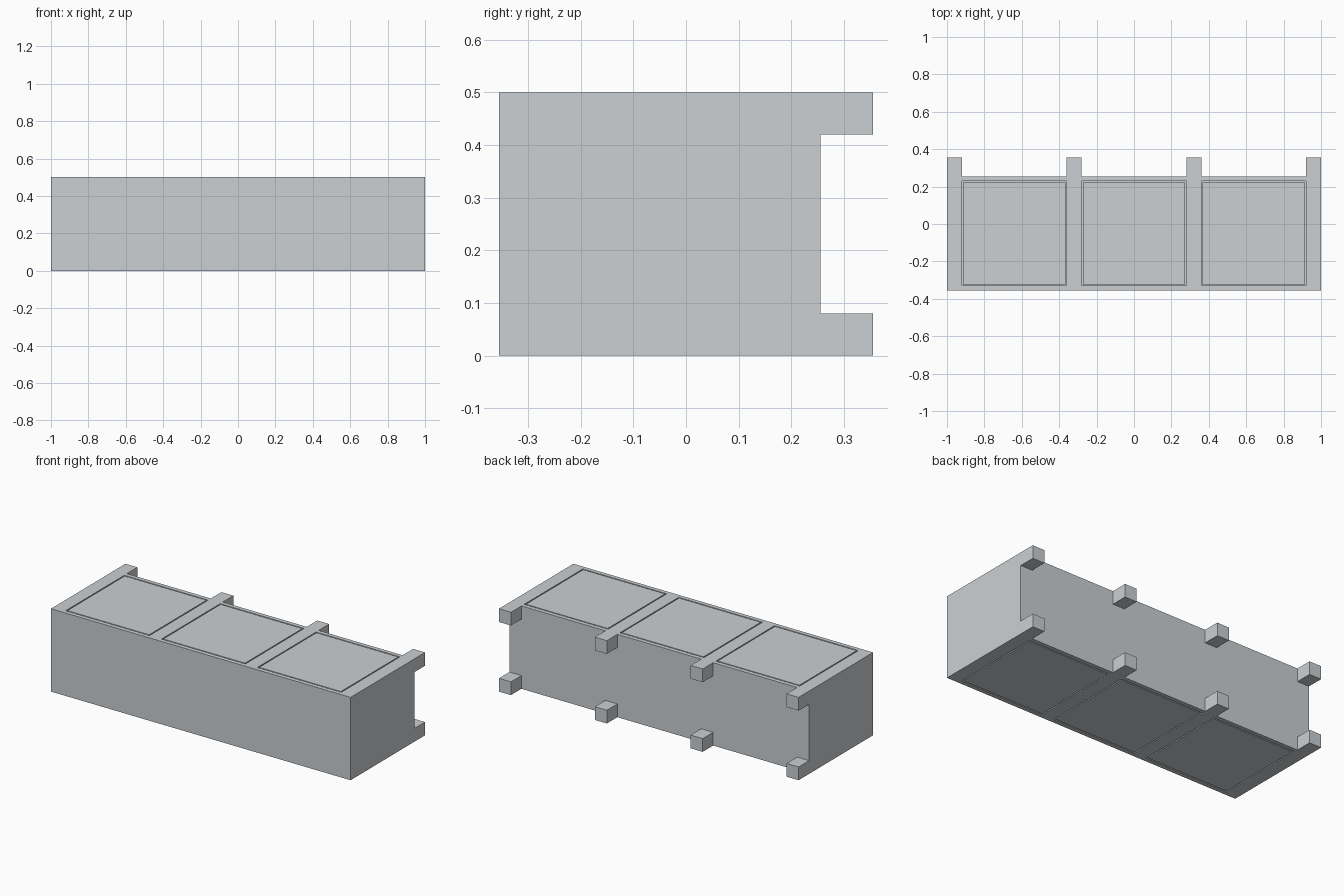
import bpy, bmesh
from mathutils import Vector

default_cube = bpy.data.objects.get("Cube")
if default_cube:
    bpy.data.objects.remove(default_cube, do_unlink=True)

# Overall sizes
FRONT, BODY_BACK, PEG_BACK, HEIGHT = -0.355, 0.255, 0.355, 0.5
BAR, PITCH, RIM = 0.08, 0.64, 0.025
GAP, DEPTH = 0.01, 0.015
bar_starts = [-1 + PITCH * i for i in range(4)]

grey = bpy.data.materials.new("light_grey")
grey.use_nodes = True
colour = (0.6, 0.63, 0.65, 1)
grey.diffuse_color = colour
grey.node_tree.nodes["Principled BSDF"].inputs["Base Color"].default_value = colour


def inside_bar(x):
    return any(b < x < b + BAR for b in bar_starts)


# Solid body
bm = bmesh.new()
bmesh.ops.create_cube(bm, size=1)
bmesh.ops.scale(bm, vec=(2, BODY_BACK - FRONT, HEIGHT), verts=bm.verts)
bmesh.ops.translate(bm, vec=(0, (BODY_BACK + FRONT) / 2, HEIGHT / 2), verts=bm.verts)


def cut(axis, position):
    normal = Vector((0, 0, 0))
    normal[axis] = 1
    bmesh.ops.bisect_plane(bm, geom=bm.verts[:] + bm.edges[:] + bm.faces[:],
                           plane_co=normal * position, plane_no=normal)


# Cuts that outline the bars, rims and pegs
for start in bar_starts:
    for x in (start, start + BAR):
        if abs(x) < 0.99:
            cut(0, x)
for y in (FRONT + RIM, BODY_BACK - RIM):
    cut(1, y)
for z in (BAR, HEIGHT - BAR):
    cut(2, z)
bm.normal_update()

# Square panels on top and bottom, each ringed by a narrow groove
panels = []
for f in bm.faces:
    c = f.calc_center_median()
    if abs(f.normal.z) > 0.9 and not inside_bar(c.x) and FRONT + RIM < c.y < BODY_BACK - RIM:
        panels.append(f)
for thickness, depth in ((0, -DEPTH), (GAP, 0), (0, DEPTH)):
    bmesh.ops.inset_individual(bm, faces=panels, thickness=thickness, depth=depth)
    bm.normal_update()

# Pegs drawn out of the back at the ends of every bar
pegs = []
for f in bm.faces:
    c = f.calc_center_median()
    if f.normal.y > 0.9 and c.y > BODY_BACK - 0.001 and inside_bar(c.x) \
            and not BAR < c.z < HEIGHT - BAR:
        pegs.append(f)
drawn = bmesh.ops.extrude_discrete_faces(bm, faces=pegs)
for f in drawn["faces"]:
    bmesh.ops.translate(bm, vec=(0, PEG_BACK - BODY_BACK, 0), verts=f.verts)

bmesh.ops.recalc_face_normals(bm, faces=bm.faces)
mesh = bpy.data.meshes.new("panelled_crate")
bm.to_mesh(mesh)
bm.free()
mesh.materials.append(grey)
crate = bpy.data.objects.new("panelled_crate", mesh)
bpy.context.collection.objects.link(crate)
